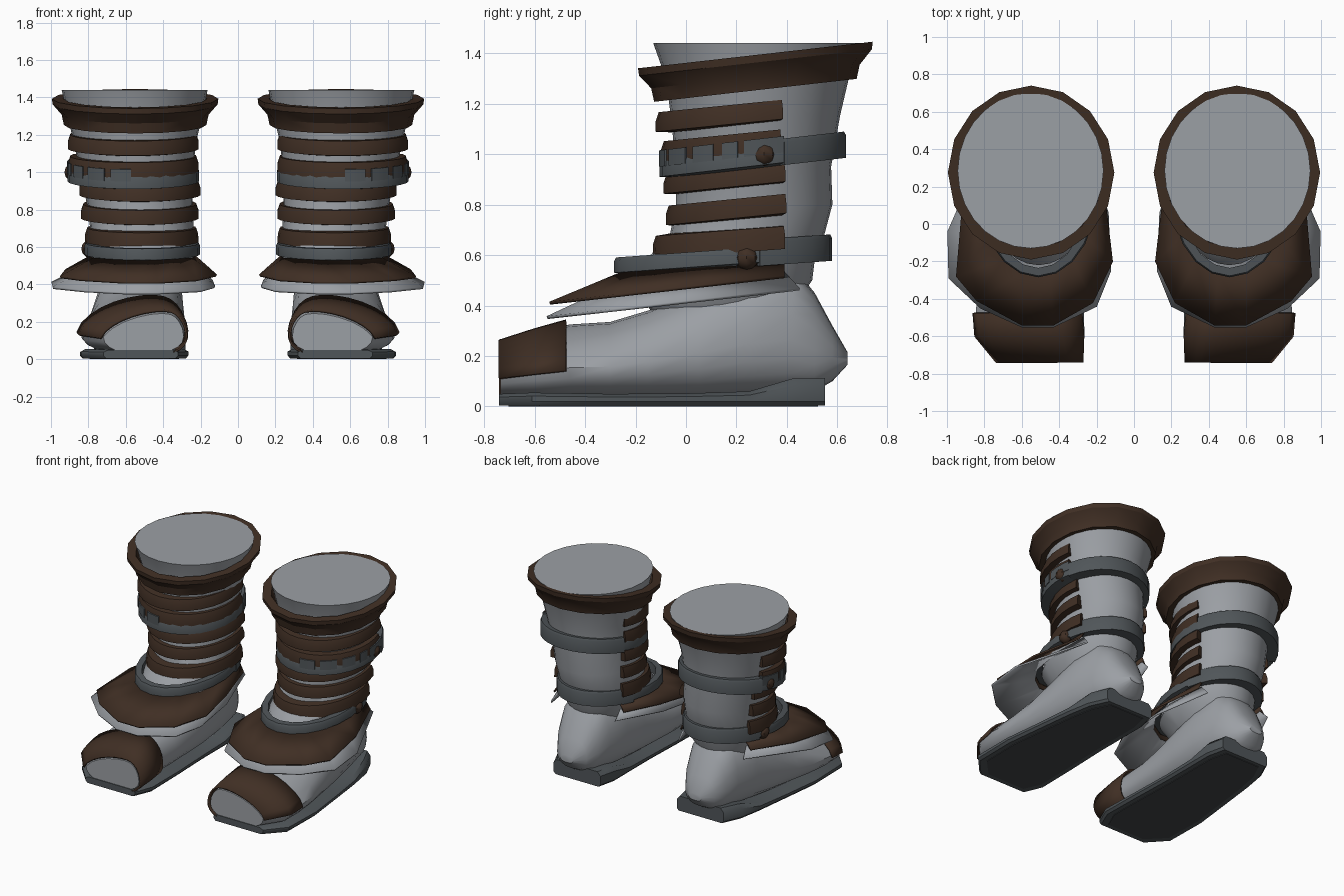
import bpy, bmesh, math


def material(name, rgb):
    m = bpy.data.materials.new(name)
    m.diffuse_color = (*rgb, 1)
    return m


PALE = material("pale_grey", (0.33, 0.348, 0.373))
BROWN = material("brown_leather", (0.051, 0.028, 0.0175))
SLATE = material("slate_grey", (0.08, 0.092, 0.10))
DARK = material("dark_sole", (0.055, 0.061, 0.066))


def finish(name, bm, mat, smooth=35, thickness=0):
    """Turn a bmesh into an object, mirrored to make the pair."""
    bmesh.ops.recalc_face_normals(bm, faces=bm.faces)
    me = bpy.data.meshes.new(name)
    bm.to_mesh(me)
    bm.free()
    ob = bpy.data.objects.new(name, me)
    bpy.context.collection.objects.link(ob)
    me.materials.append(mat)
    bpy.ops.object.select_all(action='DESELECT')
    ob.select_set(True)
    bpy.context.view_layer.objects.active = ob
    bpy.ops.object.shade_smooth_by_angle(angle=math.radians(smooth))
    if thickness:
        s = ob.modifiers.new("thickness", 'SOLIDIFY')
        s.thickness, s.offset = thickness, 0
    ob.modifiers.new("pair", 'MIRROR')
    return ob


def loft(name, rings, mat, loop=True, closed=False, caps=True, **kw):
    """Skin rings of points; loop closes each ring, closed joins last to first."""
    bm = bmesh.new()
    rows = [[bm.verts.new(p) for p in r] for r in rings]
    n, k = len(rows[0]), len(rows)
    for i in range(k if closed else k - 1):
        a, b = rows[i], rows[(i + 1) % k]
        for j in range(n if loop else n - 1):
            j2 = (j + 1) % n
            bm.faces.new((a[j], a[j2], b[j2], b[j]))
    if caps and not closed:
        bm.faces.new(rows[0])
        bm.faces.new(rows[-1])
    return finish(name, bm, mat, **kw)


def band(name, mat, cx, rx, front, back, z, slope, profile, arc=None, n=20, **kw):
    """Sweep a (radius offset, height) profile round a tilted ellipse."""
    cy, ry = (front + back) / 2, (back - front) / 2
    a0, a1 = arc or (0, 360)
    rings = []
    for i in range(n if arc is None else n + 1):
        a = math.radians(a0 + (a1 - a0) * i / n)
        ring = []
        for dr, dz in profile:
            y = cy + (ry + dr) * math.sin(a)
            ring.append((cx + (rx + dr) * math.cos(a), y, z + slope * (y - front) + dz))
        rings.append(ring)
    return loft(name, rings, mat, closed=arc is None, **kw)


# Leg shaft: z, centre x, radius x, front y, back y
shaft = [(0.38, 0.52, 0.19, -0.14, 0.42), (0.50, 0.51, 0.275, -0.22, 0.50),
         (0.58, 0.51, 0.28, -0.17, 0.51),
         (0.65, 0.51, 0.275, -0.07, 0.54), (0.80, 0.522, 0.28, -0.04, 0.58),
         (0.95, 0.537, 0.295, -0.04, 0.575), (1.15, 0.552, 0.325, -0.06, 0.61),
         (1.30, 0.55, 0.36, -0.08, 0.645), (1.44, 0.553, 0.39, -0.13, 0.70)]
rings = []
for z, cx, rx, f, b in shaft:
    angles = [math.tau * i / 28 for i in range(28)]
    rings.append([(cx + rx * math.cos(a), (f + b) / 2 + (b - f) / 2 * math.sin(a), z)
                  for a in angles])
loft("leg_shaft", rings, PALE, smooth=40)

# Flared collar
band("collar", BROWN, 0.55, 0.445, -0.19, 0.74, 1.34, 0.113,
     [(-0.06, 0.0), (0, 0), (-0.004, -0.03), (-0.052, -0.085), (-0.064, -0.14), (-0.13, -0.14)],
     n=16, smooth=30)

# Leather wraps round the front: centre x, radius x, front, back, z, height
wraps = [(0.56, 0.35, -0.12, 0.64, 1.08, 0.085), (0.56, 0.35, -0.10, 0.62, 0.96, 0.09),
         (0.525, 0.325, -0.09, 0.64, 0.835, 0.08), (0.525, 0.315, -0.08, 0.64, 0.71, 0.085)]
for i, (cx, rx, f, b, z, h) in enumerate(wraps):
    band(f"leather_wrap_{i + 1}", BROWN, cx, rx, f, b, z, 0.1,
         [(-0.06, h), (-0.012, h), (0, h * 0.6), (0, h * 0.1), (-0.06, 0)],
         arc=(-199, 19), n=18)
band("ankle_wrap", BROWN, 0.515, 0.302, -0.13, 0.62, 0.595, 0.075,
     [(-0.06, 0.085), (-0.01, 0.08), (0, 0.05), (0.003, -0.01), (-0.06, -0.01)],
     arc=(-203, 23), n=18)

# Upper strap with raised teeth on the outer side
band("upper_strap", SLATE, 0.56, 0.352, -0.105, 0.63, 0.9, 0.115,
     [(-0.07, 0.08), (-0.008, 0.08), (0, 0.065), (0, 0.01), (-0.07, 0)], n=24)
band("upper_strap_back", SLATE, 0.56, 0.352, -0.105, 0.63, 0.9, 0.115,
     [(-0.07, 0.105), (-0.004, 0.105), (0.004, 0.09), (0.004, 0), (-0.07, 0)],
     arc=(20, 160), n=12)
for i, arc in enumerate([(-88, -70), (-64, -46), (-40, -25), (-19, -9), (-5, 20)]):
    band(f"strap_tooth_{i + 1}", SLATE, 0.56, 0.352, -0.105, 0.63, 0.9, 0.115,
         [(-0.03, 0.115), (0.002, 0.115), (0.002, 0.05), (-0.03, 0.05)], arc=arc, n=3)

# Lower strap
band("lower_strap", SLATE, 0.512, 0.31, -0.285, 0.575, 0.52, 0.072,
     [(-0.05, 0.07), (-0.008, 0.07), (0, 0.055), (0, 0.01), (-0.05, 0)], n=20)
band("lower_strap_back", SLATE, 0.512, 0.31, -0.285, 0.575, 0.515, 0.072,
     [(-0.07, 0.105), (-0.004, 0.105), (0.004, 0.09), (0.004, 0), (-0.07, 0)],
     arc=(20, 160), n=12)

# Studs on the outer side of the straps
for name, loc in (("upper_stud", (0.88, 0.31, 1.0)), ("lower_stud", (0.79, 0.24, 0.59))):
    bm = bmesh.new()
    bmesh.ops.create_uvsphere(bm, u_segments=8, v_segments=6, radius=0.048)
    bmesh.ops.translate(bm, verts=bm.verts, vec=loc)
    finish(name, bm, BROWN)

# Ankle flap and the pale lining below it, open at the back
top = [(0.76, 0.39), (0.79, 0.10), (0.77, -0.08), (0.70, -0.19), (0.60, -0.26),
       (0.45, -0.26), (0.33, -0.19), (0.25, -0.08), (0.23, 0.10), (0.26, 0.39)]
flap = [(0.80, 0.39), (0.92, 0.06), (0.95, -0.28), (0.84, -0.41), (0.60, -0.54),
        (0.43, -0.54), (0.22, -0.42), (0.115, -0.20), (0.15, 0.08), (0.23, 0.39)]
lining = [(0.78, 0.45), (0.995, -0.04), (0.99, -0.29), (0.82, -0.45), (0.60, -0.55),
          (0.43, -0.55), (0.20, -0.44), (0.125, -0.25), (0.14, 0.06), (0.26, 0.45)]


def skirt(name, outline, z, top_z, mat):
    low = [(x, y, z + 0.112 * (y + 0.55)) for x, y in outline]
    high = [(x, y, top_z + 0.065 * (y + 0.3)) for x, y in top]
    return loft(name, [low, high], mat, loop=False, caps=False, smooth=30, thickness=0.012)


skirt("ankle_flap", flap, 0.408, 0.523, BROWN)
skirt("flap_lining", lining, 0.352, 0.485, PALE)


# Foot: y, centre x, half width, bottom, top, inward lean of the instep
foot = [(-0.735, 0.505, 0.215, 0.03, 0.245, 0.10), (-0.60, 0.56, 0.275, 0.03, 0.29, 0.11),
        (-0.46, 0.57, 0.275, 0.03, 0.325, 0.10), (-0.30, 0.56, 0.27, 0.03, 0.335, 0.07),
        (-0.15, 0.55, 0.26, 0.03, 0.38, 0.05), (0.05, 0.535, 0.25, 0.03, 0.46, 0.02),
        (0.25, 0.525, 0.235, 0.04, 0.54, 0), (0.42, 0.52, 0.20, 0.05, 0.56, 0),
        (0.51, 0.52, 0.165, 0.06, 0.45, 0), (0.58, 0.52, 0.12, 0.10, 0.32, 0),
        (0.64, 0.52, 0.05, 0.165, 0.215, 0)]


def foot_section(sec, a0, a1, n, grow=0.0):
    y, cx, w, zb, zt, lean = sec
    mid = zb + 0.42 * (zt - zb)
    pts = []
    for i in range(n):
        a = math.radians(a0 + (a1 - a0) * i / n)
        c, s = math.cos(a), math.sin(a)
        # the outer slope of the toes is flatter than the inner side
        flat = 1.1 if lean > 0.08 and c > 0 and s > 0 else 0.75
        c = math.copysign(abs(c) ** flat, c)
        s = math.copysign(abs(s) ** 0.9, s)
        z = mid + s * ((zt - mid if s > 0 else mid - zb) + grow)
        push = lean * max(s, 0) * (1 if c > 0 else 1 - abs(c))
        pts.append((cx + c * (w + grow) - push, y, z))
    return pts


loft("foot", [foot_section(s, 0, 360, 20) for s in foot], PALE, smooth=40)

# Toe cap wrapping over the top and down the inner side
cap = [(-0.74, *foot[0][1:]), foot[1], (-0.475, *foot[2][1:])]
loft("toe_cap", [foot_section(s, -4, 245, 18, 0.014) for s in cap], BROWN,
     loop=False, caps=False, thickness=0.012)

# Sole: y, inner x, outer x, top z
sole = [(-0.74, 0.32, 0.72, 0.05), (-0.61, 0.265, 0.84, 0.055), (-0.30, 0.27, 0.845, 0.05),
        (0.0, 0.28, 0.81, 0.052), (0.25, 0.28, 0.78, 0.06), (0.42, 0.28, 0.75, 0.11),
        (0.55, 0.31, 0.69, 0.112)]
loft("sole", [[(a + 0.015, y, 0.004), (b - 0.015, y, 0.004), (b, y, 0.02), (b, y, z * 0.75),
               (b - 0.025, y, z), (a + 0.025, y, z), (a, y, z * 0.75), (a, y, 0.02)]
              for y, a, b, z in sole], SLATE, smooth=40)

# Darker tread plate underneath
loft("tread", [[(a + 0.05, y * 0.95, 0), (b - 0.05, y * 0.95, 0),
                (b - 0.05, y * 0.95, 0.008), (a + 0.05, y * 0.95, 0.008)]
               for y, a, b, z in sole], DARK)
